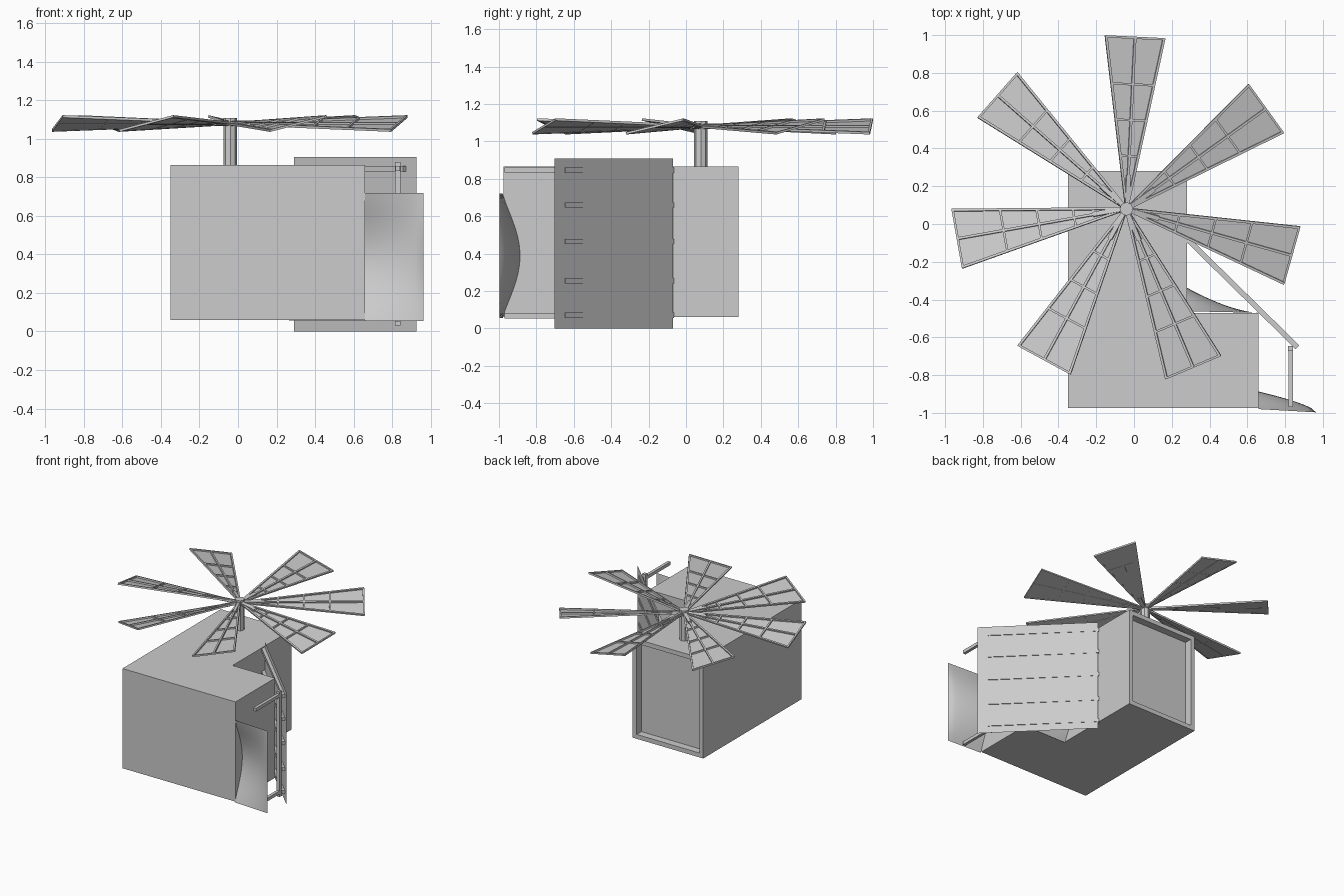
import bpy, bmesh, math
from mathutils import Vector, Matrix

if "Cube" in bpy.data.objects:
    bpy.data.objects.remove(bpy.data.objects["Cube"])

grey = bpy.data.materials.new("plain_grey")
grey.diffuse_color = (0.604, 0.604, 0.604, 1)
grey.use_nodes = True
grey.node_tree.nodes["Principled BSDF"].inputs["Base Color"].default_value = grey.diffuse_color


def finish(name, bm, smooth=False):
    me = bpy.data.meshes.new(name)
    bm.to_mesh(me)
    bm.free()
    me.materials.append(grey)
    for p in me.polygons:
        p.use_smooth = smooth
    ob = bpy.data.objects.new(name, me)
    bpy.context.collection.objects.link(ob)
    return ob


def add_box(bm, lo, hi):
    lo, hi = Vector(lo), Vector(hi)
    m = Matrix.Translation((lo + hi) / 2) @ Matrix.Diagonal((*(hi - lo), 1))
    return bmesh.ops.create_cube(bm, size=1, matrix=m)["verts"]


def add_beam(bm, a, b, w, sides=4):
    """Straight bar of width w from a to b."""
    a, b = Vector(a), Vector(b)
    d = b - a
    m = Matrix.Translation((a + b) / 2) @ d.to_track_quat('Z', 'Y').to_matrix().to_4x4()
    if sides == 4:
        bmesh.ops.create_cube(bm, size=1, matrix=m @ Matrix.Diagonal((w, w, d.length, 1)))
    else:
        bmesh.ops.create_cone(bm, cap_ends=True, segments=sides, radius1=w / 2,
                              radius2=w / 2, depth=d.length, matrix=m)


# Main housing with a recessed opening in its back face
bm = bmesh.new()
add_box(bm, (-0.35, -0.975, 0.06), (0.28, 0.28, 0.865))
bm.normal_update()
back = [f for f in bm.faces if f.normal.y > 0.9]
bmesh.ops.inset_region(bm, faces=back, thickness=0.05)
hole = bmesh.ops.extrude_face_region(bm, geom=back)["geom"]
bmesh.ops.translate(bm, vec=(0, -0.06, 0),
                    verts=[v for v in hole if isinstance(v, bmesh.types.BMVert)])
bmesh.ops.delete(bm, geom=back, context='FACES')
bmesh.ops.recalc_face_normals(bm, faces=bm.faces)
finish("main_housing", bm)

# Side housing
bm = bmesh.new()
add_box(bm, (0.28, -0.975, 0.06), (0.66, -0.47, 0.865))
finish("side_housing", bm)


# Curved wind scoops: bulge fades away from the housing
def scoop(name, x0, x1, y0, y1, z0, z1, depth, power, n=14):
    bm = bmesh.new()
    grid = []
    for i in range(n + 1):
        u = i / n
        row = []
        for j in range(n + 1):
            v = j / n
            bulge = depth * (1 - u) ** power * math.sin(math.pi * v) ** 1.2
            row.append(bm.verts.new((x0 + u * (x1 - x0), y0 + u * (y1 - y0) + bulge,
                                     z0 + v * (z1 - z0))))
        grid.append(row)
    for i in range(n):
        for j in range(n):
            bm.faces.new((grid[i][j], grid[i + 1][j], grid[i + 1][j + 1], grid[i][j + 1]))
    finish(name, bm, True)


scoop("front_scoop", 0.66, 0.963, -0.98, -0.997, 0.055, 0.72, 0.093, 0.6)
scoop("inner_scoop", 0.28, 0.655, -0.462, -0.47, 0.057, 0.72, 0.125, 1.6)

# Diagonal door sheet and its five battens
bm = bmesh.new()
p, q = (0.29, -0.07), (0.927, -0.703)
bm.faces.new([bm.verts.new(c) for c in
              ((*p, 0), (*p, 0.907), (*q, 0.907), (*q, 0))])
finish("door_sheet", bm)
bm = bmesh.new()
for z in (0.845, 0.66, 0.465, 0.255, 0.07):
    add_beam(bm, (0.275, -0.073, z), (0.866, -0.653, z), 0.028)
finish("door_battens", bm)

# Post beside the door and the arms tying it to the front scoop
bm = bmesh.new()
add_box(bm, (0.815, -0.672, 0.03), (0.843, -0.645, 0.88))
for z in (0.847, 0.066):
    add_box(bm, (0.817, -0.97, z - 0.013), (0.841, -0.672, z + 0.013))
finish("door_post_and_arms", bm)

# Rotor shaft
HUB = Vector((-0.04, 0.08, 1.075))
bm = bmesh.new()
add_beam(bm, (HUB.x, HUB.y, 0.86), (HUB.x, HUB.y, 1.108), 0.072, 8)
finish("rotor_shaft", bm)

# Seven pitched wedge blades with a batten frame on the upper side
LEN, HALF = 0.912, 0.158
for k in range(7):
    turn = (Matrix.Translation(HUB)
            @ Matrix.Rotation(math.radians(87.2) - k * math.tau / 7, 4, 'Z')
            @ Matrix.Rotation(math.radians(13), 4, 'X'))
    bm = bmesh.new()
    bm.faces.new([bm.verts.new(c) for c in
                  ((0.03, -0.006, 0), (LEN, -HALF, 0), (LEN, HALF, 0), (0.03, 0.006, 0))])
    bm.transform(turn)
    finish(f"blade_sheet_{k + 1}", bm)

    bm = bmesh.new()
    h = 0.005
    for s in (-1, 1):
        add_beam(bm, (0.03, s * 0.006, h), (LEN, s * HALF, h), 0.013)
    add_beam(bm, (0.03, 0, h), (LEN, 0, h), 0.013)
    add_beam(bm, (0.02, 0, h), (0.18, 0, h), 0.024)
    for r in (0.28, 0.47, 0.66, LEN - 0.005):
        w = HALF * r / LEN
        add_beam(bm, (r, -w, h), (r, w, h), 0.012)
    bm.transform(turn)
    finish(f"blade_frame_{k + 1}", bm)
